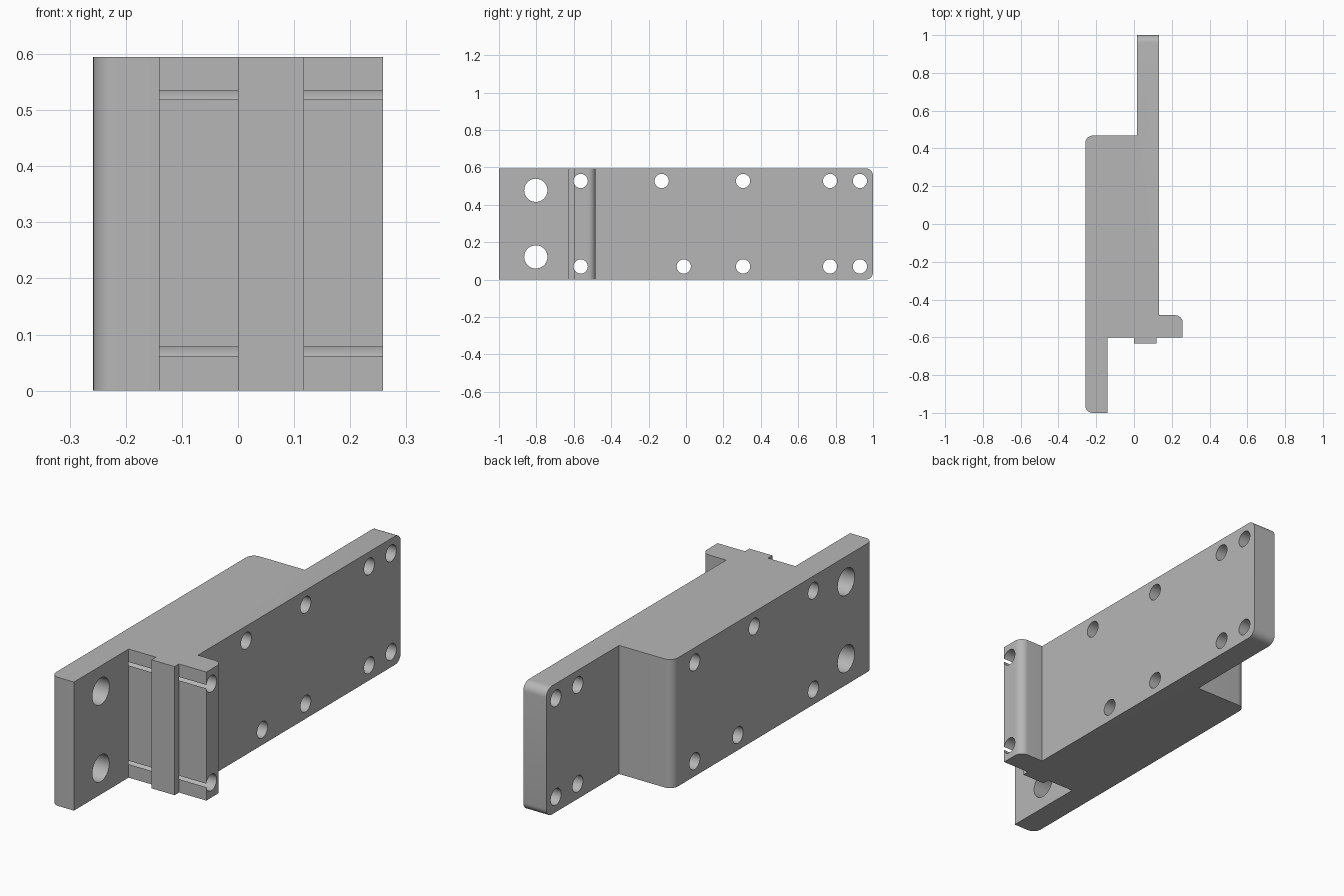
import bpy, bmesh
from math import pi, radians
from mathutils import Matrix, Vector

old = bpy.data.objects.get("Cube")
if old:
    bpy.data.objects.remove(old, do_unlink=True)

HEIGHT = 0.595
FILLET = 0.04

grey = bpy.data.materials.new("plain_grey")
grey.use_nodes = True
colour = (0.47, 0.47, 0.47, 1)
grey.diffuse_color = colour
grey.node_tree.nodes["Principled BSDF"].inputs["Base Color"].default_value = colour


def make_object(name, bm):
    bmesh.ops.recalc_face_normals(bm, faces=bm.faces)
    mesh = bpy.data.meshes.new(name)
    bm.to_mesh(mesh)
    bm.free()
    mesh.materials.append(grey)
    obj = bpy.data.objects.new(name, mesh)
    bpy.context.collection.objects.link(obj)
    return obj


# Stepped plan profile, extruded upwards
back, front = -0.258, 0.258
profile = [(back, -1), (-0.14, -1), (-0.14, -0.6), (0, -0.6), (0, -0.632),
           (0.118, -0.632), (0.118, -0.6), (front, -0.6), (front, -0.483),
           (0.133, -0.483), (0.133, 1), (0.015, 1), (0.015, 0.468), (back, 0.468)]
rounded = [(back, -1), (front, -0.483), (back, 0.468)]

bm = bmesh.new()
base = bm.faces.new([bm.verts.new((x, y, 0)) for x, y in profile])
top = bmesh.ops.extrude_face_region(bm, geom=[base])["geom"]
bmesh.ops.translate(bm, vec=(0, 0, HEIGHT),
                    verts=[v for v in top if isinstance(v, bmesh.types.BMVert)])


def wants_fillet(edge):
    a, b = (v.co for v in edge.verts)
    if abs(a.z - b.z) > 0.1:
        return any((a.xy - Vector(p)).length < 0.001 for p in rounded)
    return min(a.y, b.y) > 0.99


# Rounded upright corners and rounded far end of the plate
bmesh.ops.bevel(bm, geom=[e for e in bm.edges if wants_fillet(e)], offset=FILLET,
                offset_type='OFFSET', segments=8, profile=0.5, affect='EDGES')
bracket = make_object("bracket_body", bm)

# Through holes along x: low and high rows
LOW, HIGH = 0.07, 0.527
holes = [(-0.803, z, 0.062) for z in (0.121, 0.477)]
holes += [(y, z, 0.038) for y in (-0.563, 0.305, 0.77, 0.93) for z in (LOW, HIGH)]
holes += [(-0.13, HIGH, 0.038), (-0.012, LOW, 0.038)]

bm = bmesh.new()
for y, z, radius in holes:
    place = Matrix.Translation((0, y, z)) @ Matrix.Rotation(pi / 2, 4, 'Y')
    bmesh.ops.create_cone(bm, cap_ends=True, segments=40, radius1=radius,
                          radius2=radius, depth=1, matrix=place)
cutter = make_object("hole_cutter", bm)
cutter.hide_render = True

drill = bracket.modifiers.new("drill_holes", 'BOOLEAN')
drill.operation = 'DIFFERENCE'
drill.solver = 'EXACT'
drill.object = cutter

bpy.ops.object.select_all(action='DESELECT')
bracket.select_set(True)
bpy.context.view_layer.objects.active = bracket
bpy.ops.object.modifier_apply(modifier=drill.name)
bpy.data.objects.remove(cutter, do_unlink=True)
bpy.ops.object.shade_smooth_by_angle(angle=radians(30))
